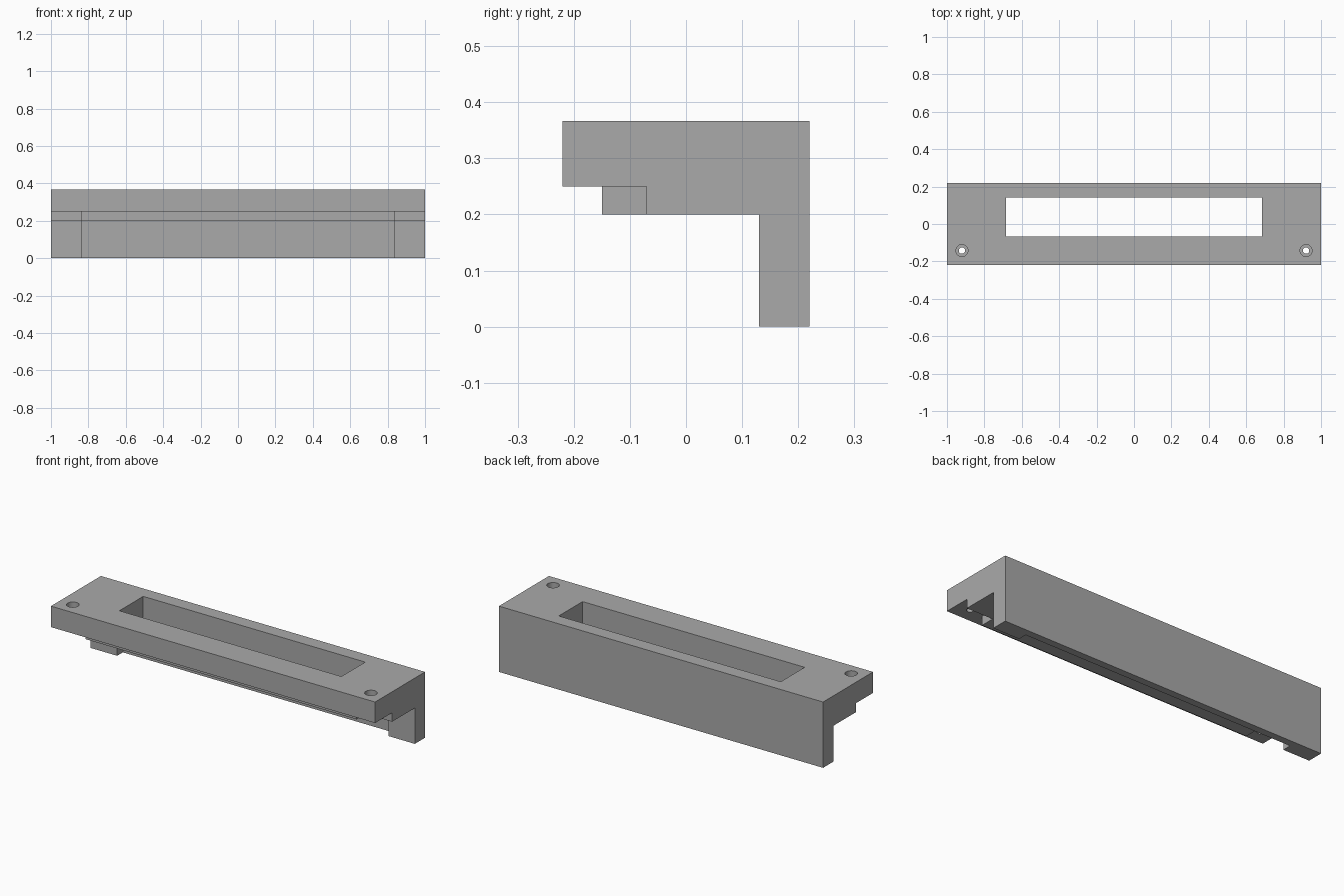
import bpy, bmesh
from mathutils import Matrix, Vector

if "Cube" in bpy.data.objects:
    bpy.data.objects.remove(bpy.data.objects["Cube"], do_unlink=True)

grey = bpy.data.materials.new("plain grey")
grey.use_nodes = True
grey.diffuse_color = (0.4, 0.4, 0.4, 1)
grey.node_tree.nodes["Principled BSDF"].inputs["Base Color"].default_value = (0.4, 0.4, 0.4, 1)


def make_object(name, bm):
    bmesh.ops.recalc_face_normals(bm, faces=bm.faces)
    mesh = bpy.data.meshes.new(name)
    bm.to_mesh(mesh)
    bm.free()
    mesh.materials.append(grey)
    obj = bpy.data.objects.new(name, mesh)
    bpy.context.collection.objects.link(obj)
    return obj


def box(name, low, high):
    low, high = Vector(low), Vector(high)
    bm = bmesh.new()
    matrix = Matrix.Translation((low + high) / 2) @ Matrix.Diagonal((*(high - low), 1))
    bmesh.ops.create_cube(bm, size=1, matrix=matrix)
    return make_object(name, bm)


def cylinder(name, x, y, bottom, top, radius):
    bm = bmesh.new()
    bmesh.ops.create_cone(bm, cap_ends=True, segments=32, radius1=radius, radius2=radius,
                          depth=top - bottom,
                          matrix=Matrix.Translation((x, y, (bottom + top) / 2)))
    return make_object(name, bm)


def cut(target, cutter):
    cutter.hide_render = True
    mod = target.modifiers.new("cut", "BOOLEAN")
    mod.operation = "DIFFERENCE"
    mod.solver = "EXACT"
    mod.object = cutter
    bpy.context.view_layer.objects.active = target
    bpy.ops.object.modifier_apply(modifier=mod.name)
    bpy.data.objects.remove(cutter, do_unlink=True)


# Bracket body: stepped side profile swept along its length
TOP, SHELF, UNDER = 0.367, 0.25, 0.2
profile = [(-0.22, SHELF), (-0.15, SHELF), (-0.15, UNDER), (0.13, UNDER),
           (0.13, 0), (0.22, 0), (0.22, TOP), (-0.22, TOP)]
bm = bmesh.new()
face = bm.faces.new([bm.verts.new((-1, y, z)) for y, z in profile])
swept = bmesh.ops.extrude_face_region(bm, geom=[face])["geom"]
bmesh.ops.translate(bm, vec=(2, 0, 0),
                    verts=[v for v in swept if isinstance(v, bmesh.types.BMVert)])
body = make_object("mounting_bracket", bm)

# Long slot through the top, and recess in front of the back wall
cut(body, box("slot_cutter", (-0.685, -0.067, 0.1), (0.685, 0.143, 0.5)))
cut(body, box("recess_cutter", (-0.837, 0, -0.1), (0.837, 0.18, UNDER)))

# Each end: step in the under-ridge and a counterbored screw hole
for side in (-1, 1):
    inner, outer = sorted((side * 0.837, side * 1.1))
    cut(body, box("end_notch_cutter", (inner, -0.3, 0.1), (outer, -0.07, SHELF)))
    cut(body, cylinder("hole_cutter", side * 0.92, -0.142, 0.1, 0.5, 0.017))
    cut(body, cylinder("counterbore_cutter", side * 0.92, -0.142, TOP - 0.06, 0.5, 0.032))

bpy.ops.object.select_all(action="DESELECT")
body.select_set(True)
bpy.context.view_layer.objects.active = body
bpy.ops.object.shade_smooth_by_angle()
